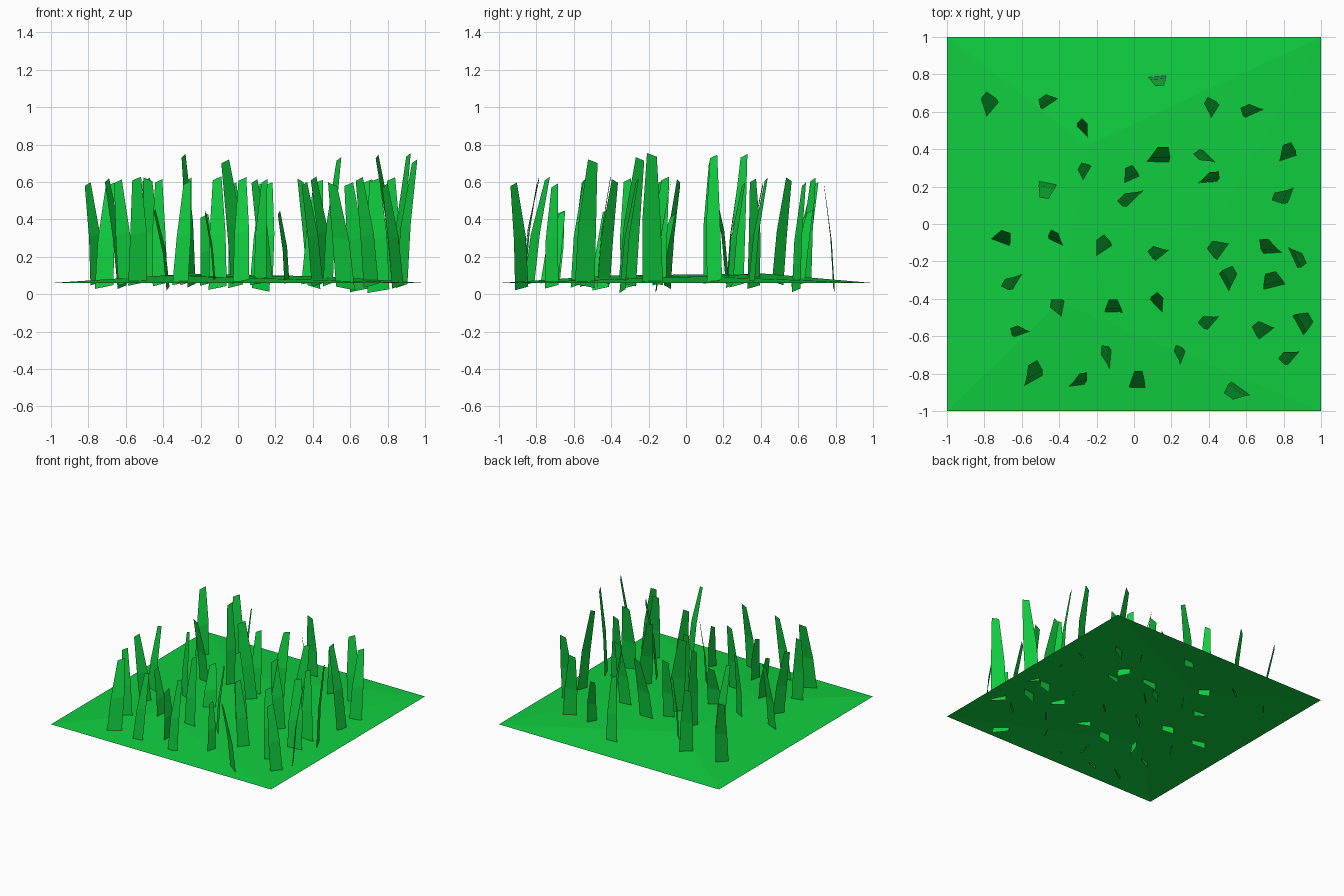
import bpy, random
from math import radians
from mathutils import Matrix, Vector

if "Cube" in bpy.data.objects:
    bpy.data.objects.remove(bpy.data.objects["Cube"])

random.seed(4)


def material(name, color):
    m = bpy.data.materials.new(name)
    m.diffuse_color = color
    m.use_nodes = True
    m.node_tree.nodes["Principled BSDF"].inputs["Base Color"].default_value = m.diffuse_color
    return m


GREEN = material("grass_green", (0.005, 0.62, 0.05, 1))


def add_mesh(name, verts, faces):
    me = bpy.data.meshes.new(name)
    me.from_pydata(verts, [], faces)
    me.materials.append(GREEN)
    ob = bpy.data.objects.new(name, me)
    bpy.context.collection.objects.link(ob)
    return ob


# Ground: a square sheet raised to a gentle three-point mound
add_mesh("ground",
         [(-1, -1, .06), (1, -1, .06), (1, 1, .06), (-1, 1, .06),
          (-.4, -.42, .1), (.48, .08, .095), (-.25, .42, .11)],
         [(0, 1, 4), (1, 5, 4), (1, 2, 5), (2, 6, 5), (2, 3, 6),
          (3, 0, 4, 6), (4, 5, 6)])


# Blade: a two-segment tapering strip that leans toward its local +y
def blade(x, y, turn, top, flip):
    width = random.uniform(.085, .125) * (.85 if top < .5 else 1)
    lean = random.uniform(.05, .09)
    drift = random.uniform(-.05, .05)
    low = random.uniform(.015, .07)
    high = top + random.uniform(-.02, .02)
    rot = Matrix.Rotation(radians(turn), 3, 'Z')
    verts = []
    for t, w, bend in ((0, 1, -.5), (.48, .9, -.2), (1, .48, .5)):
        z = low + (high - low) * t
        for s in (-.5, .5):
            p = rot @ Vector((s * w * width + drift * (t - .5), bend * lean, 0))
            verts.append((x + p.x, y + p.y, z + s * .02))
    faces = [(0, 1, 3, 2), (2, 3, 5, 4)]
    if flip:
        faces = [f[::-1] for f in faces]
    add_mesh("grass_blade", verts, faces)


# Blades as (x, y, turn), grouped by tip height and by which side faces up
GROUPS = [
    (.60, False, [(.13, .765, 185), (-.78, .65, 50), (.62, .61, 25), (.14, .37, 0),
                  (.82, .39, 20), (-.02, .27, 25), (.41, .25, 5), (-.47, .18, 170),
                  (-.70, -.07, -20), (.72, -.12, 5), (-.11, -.44, 0),
                  (.39, -.52, 50), (.68, -.56, 38), (-.62, -.57, 20),
                  (.82, -.71, 50), (-.54, -.79, 30), (-.29, -.83, 8),
                  (.54, -.90, 145)]),
    (.62, True, [(-.47, .66, 35), (-.27, .52, -45), (.37, .36, 135),
                 (-.42, -.07, -25), (.12, -.15, 40), (.44, -.13, 55),
                 (-.66, -.31, 60), (.74, -.30, 15), (.13, -.41, -45),
                 (.02, -.83, 0)]),
    (.42, False, [(-.17, -.11, 35), (.24, -.69, 70)]),
    (.43, True, [(.41, .63, 60), (-.41, -.44, 80), (-.15, -.70, 85)]),
    (.73, False, [(.79, .15, 70)]),
    (.73, True, [(-.27, .29, 60), (-.03, .14, 45), (.88, -.18, -65),
                 (.51, -.28, -60), (.91, -.52, -60)]),
]
for top, flip, places in GROUPS:
    for x, y, turn in places:
        blade(x, y, turn, top, flip)
